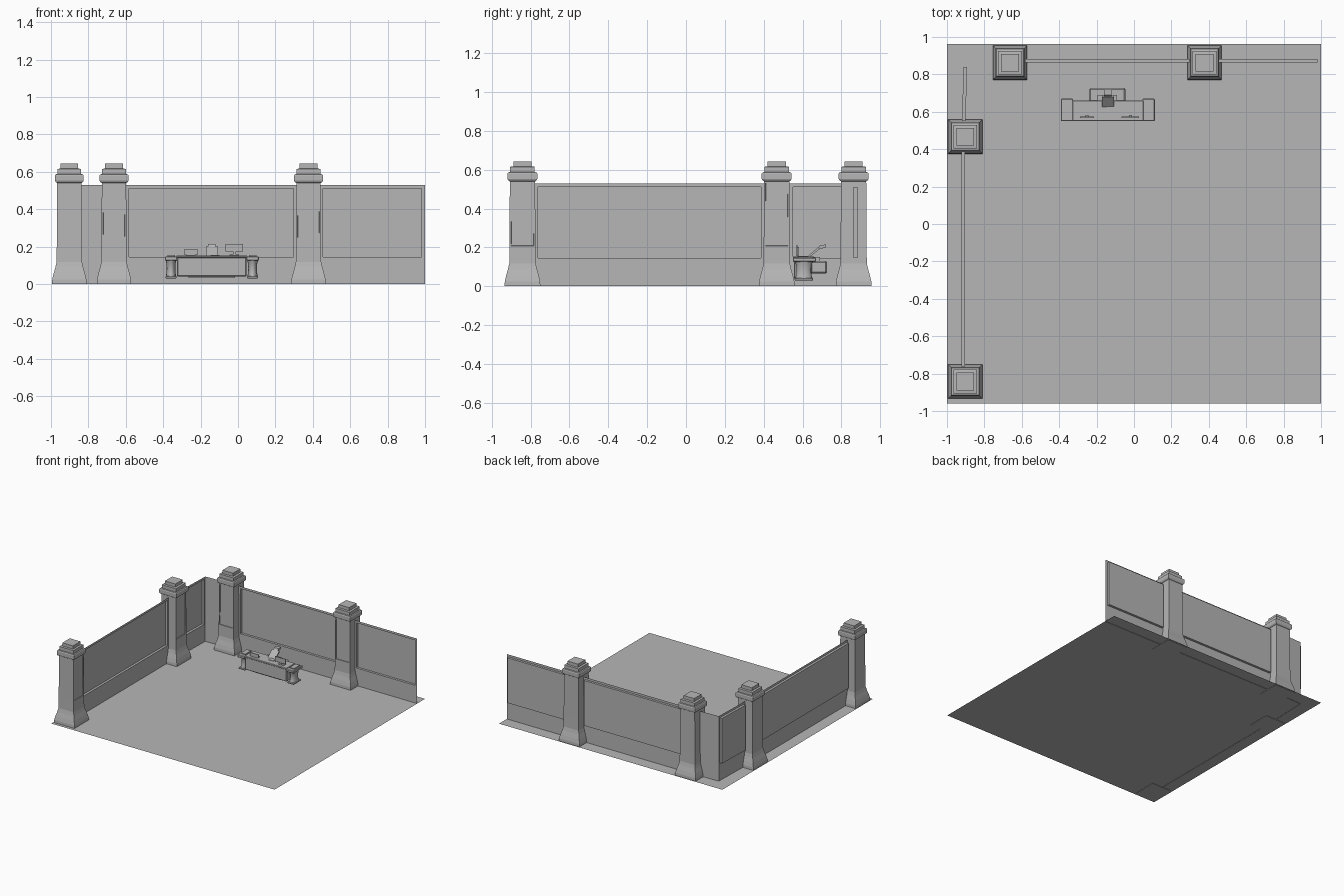
import bpy, bmesh
from math import radians, cos, sin, pi
from mathutils import Matrix, Vector

cube = bpy.data.objects.get("Cube")
if cube:
    bpy.data.objects.remove(cube, do_unlink=True)

GREY = (0.47, 0.47, 0.47, 1.0)
stone = bpy.data.materials.new("stone grey")
stone.use_nodes = True
stone.diffuse_color = GREY
stone.node_tree.nodes["Principled BSDF"].inputs["Base Color"].default_value = GREY


def finish(name, bm, matrix=None):
    mesh = bpy.data.meshes.new(name)
    bm.to_mesh(mesh)
    bm.free()
    obj = bpy.data.objects.new(name, mesh)
    mesh.materials.append(stone)
    bpy.context.collection.objects.link(obj)
    if matrix:
        obj.matrix_world = matrix
    return obj


def loft(bm, loops, cap_start=True):
    """Bridge equal-length point loops and cap the ends."""
    rings = [[bm.verts.new(p) for p in loop] for loop in loops]
    n = len(rings[0])
    for a, b in zip(rings, rings[1:]):
        for i in range(n):
            j = (i + 1) % n
            bm.faces.new((a[i], a[j], b[j], b[i]))
    if cap_start:
        bm.faces.new(rings[0][::-1])
    bm.faces.new(rings[-1])


def box(name, x, y, z, bevel=0.0):
    bm = bmesh.new()
    loft(bm, [[(x[0], y[0], h), (x[1], y[0], h), (x[1], y[1], h), (x[0], y[1], h)] for h in z])
    if bevel:
        bmesh.ops.bevel(bm, geom=bm.edges[:], offset=bevel, segments=1, affect='EDGES')
    return finish(name, bm)


def sheet(name, x, y, z):
    bm = bmesh.new()
    bm.faces.new([bm.verts.new((a, b, z)) for a, b in
                  ((x[0], y[0]), (x[1], y[0]), (x[1], y[1]), (x[0], y[1]))])
    return finish(name, bm)


def extrude_side(name, outline, x):
    """Extrude a (y, z) outline across the x range."""
    bm = bmesh.new()
    loft(bm, [[(h, b, c) for b, c in outline] for h in x])
    return finish(name, bm)


# Ground and the mat under the desk
sheet("ground", (-1, 1), (-0.96, 0.963), 0.003)
sheet("desk_mat", (-0.524, 0.235), (0.495, 0.762), 0.006)

# Square pillars: (half width, height) from the flared foot to the stepped cap
PROFILE = [(0.092, 0), (0.091, 0.025), (0.084, 0.055), (0.074, 0.09), (0.068, 0.118),
           (0.067, 0.2), (0.065, 0.54), (0.073, 0.545), (0.077, 0.553), (0.077, 0.58),
           (0.073, 0.586), (0.063, 0.588), (0.063, 0.615), (0.047, 0.617), (0.047, 0.643)]


def pillar(name, x, y, turn):
    bm = bmesh.new()
    loft(bm, [[(-r, -r, z), (r, -r, z), (r, r, z), (-r, r, z)] for r, z in PROFILE])
    # sunk panel on the inward face of the shaft
    bm.normal_update()
    front = [f for f in bm.faces if f.normal.y < -0.9 and 0.3 < f.calc_center_median().z < 0.45]
    bmesh.ops.inset_region(bm, faces=front, thickness=0.012, depth=0)
    bmesh.ops.inset_region(bm, faces=front, thickness=0.001, depth=-0.005)
    finish(name, bm, Matrix.Translation((x, y, 0)) @ Matrix.Rotation(radians(turn), 4, 'Z'))


pillar("back_pillar_right", -0.663, 0.863, 0)
pillar("back_pillar_left", 0.377, 0.863, 0)
pillar("side_pillar_rear", -0.902, 0.467, 90)
pillar("side_pillar_front", -0.902, -0.842, 90)


# Thin walls, each with a panel pushed outward
def wall(name, start, end, margins, out):
    a, b = Vector((*start, 0)), Vector((*end, 0))
    along = (b - a).normalized()
    length = (b - a).length

    def ring(u0, u1, z0, z1, depth):
        return [a + along * u + Vector((*out, 0)) * depth + Vector((0, 0, z))
                for u, z in ((u0, z0), (u1, z0), (u1, z1), (u0, z1))]
    outer = ring(0, length, 0, 0.528, 0)
    bm = bmesh.new()
    if margins:
        span = (margins[0], length - margins[1], 0.145, 0.51)
        loft(bm, [outer, ring(*span, 0), ring(*span, 0.019)], cap_start=False)
    else:
        bm.faces.new([bm.verts.new(p) for p in outer])
    finish(name, bm)


CORNER = (-0.892, 0.855)
wall("back_wall", (-0.663, 0.863), (0.377, 0.863), (0.08, 0.08), (0, 1))
wall("back_wall_end", (0.377, 0.863), (1, 0.863), (0.078, 0.02), (0, 1))
wall("side_wall", (-0.903, -0.842), (-0.903, 0.467), (0.08, 0.08), (-1, 0))
wall("side_wall_corner", (-0.903, 0.467), CORNER, (0.085, 0.015), (-1, 0))
wall("back_wall_corner", CORNER, (-0.663, 0.863), None, (0, 1))

# Desk body, top and kick plate
MID = -0.14
box("desk_body", (MID - 0.185, MID + 0.185), (0.557, 0.645), (0.04, 0.142), 0.004)
box("desk_top", (MID - 0.19, MID + 0.19), (0.55, 0.66), (0.14, 0.153), 0.003)
box("desk_kick_plate", (MID - 0.125, MID + 0.125), (0.57, 0.64), (0.033, 0.041))

# End pedestals with a waisted round column between two slabs
for side, label in ((-1, "right"), (1, "left")):
    cx = MID + side * 0.218
    box(f"pedestal_top_{label}", (cx - 0.033, cx + 0.033), (0.55, 0.67), (0.125, 0.147), 0.004)
    box(f"pedestal_foot_{label}", (cx - 0.03, cx + 0.03), (0.558, 0.655), (0.03, 0.042), 0.003)
    box(f"pedestal_tray_{label}", (cx - 0.02, cx + 0.02), (0.578, 0.65), (0.146, 0.154))
    bm = bmesh.new()
    loft(bm, [[(cx + r * cos(t * pi / 8), 0.607 + 1.6 * r * sin(t * pi / 8), z) for t in range(16)]
              for r, z in ((0.028, 0.04), (0.024, 0.06), (0.023, 0.085), (0.025, 0.11), (0.029, 0.127))])
    column = finish(f"pedestal_column_{label}", bm)
    for poly in column.data.polygons:
        poly.use_smooth = len(poly.vertices) == 4

# Rear bay behind the desk and the reclined rest above it
box("rear_bay", (MID - 0.1, MID + 0.095), (0.64, 0.727), (0.065, 0.13), 0.008)
box("rear_bay_bridge", (MID - 0.055, MID + 0.05), (0.63, 0.69), (0.125, 0.15))
extrude_side("rest_arm", [(0.625, 0.153), (0.64, 0.153), (0.69, 0.193), (0.68, 0.2)],
             (MID - 0.032, MID + 0.032))
extrude_side("rest_head", [(0.675, 0.19), (0.717, 0.198), (0.72, 0.214), (0.69, 0.213)],
             (MID - 0.02, MID + 0.02))

# Two screens on stands, and a flat pad
for label, cx, half, low, high in (("right", -0.252, 0.037, 0.157, 0.185),
                                   ("left", -0.02, 0.048, 0.173, 0.213)):
    box(f"screen_{label}", (cx - half, cx + half), (0.568, 0.574), (low, high))
    box(f"screen_post_{label}", (cx - 0.008, cx + 0.008), (0.574, 0.582), (0.15, high - 0.01))
    box(f"screen_base_{label}", (cx - 0.025, cx + 0.025), (0.575, 0.605), (0.15, 0.157))
box("desk_pad", (MID - 0.005, MID + 0.04), (0.594, 0.63), (0.152, 0.156))
